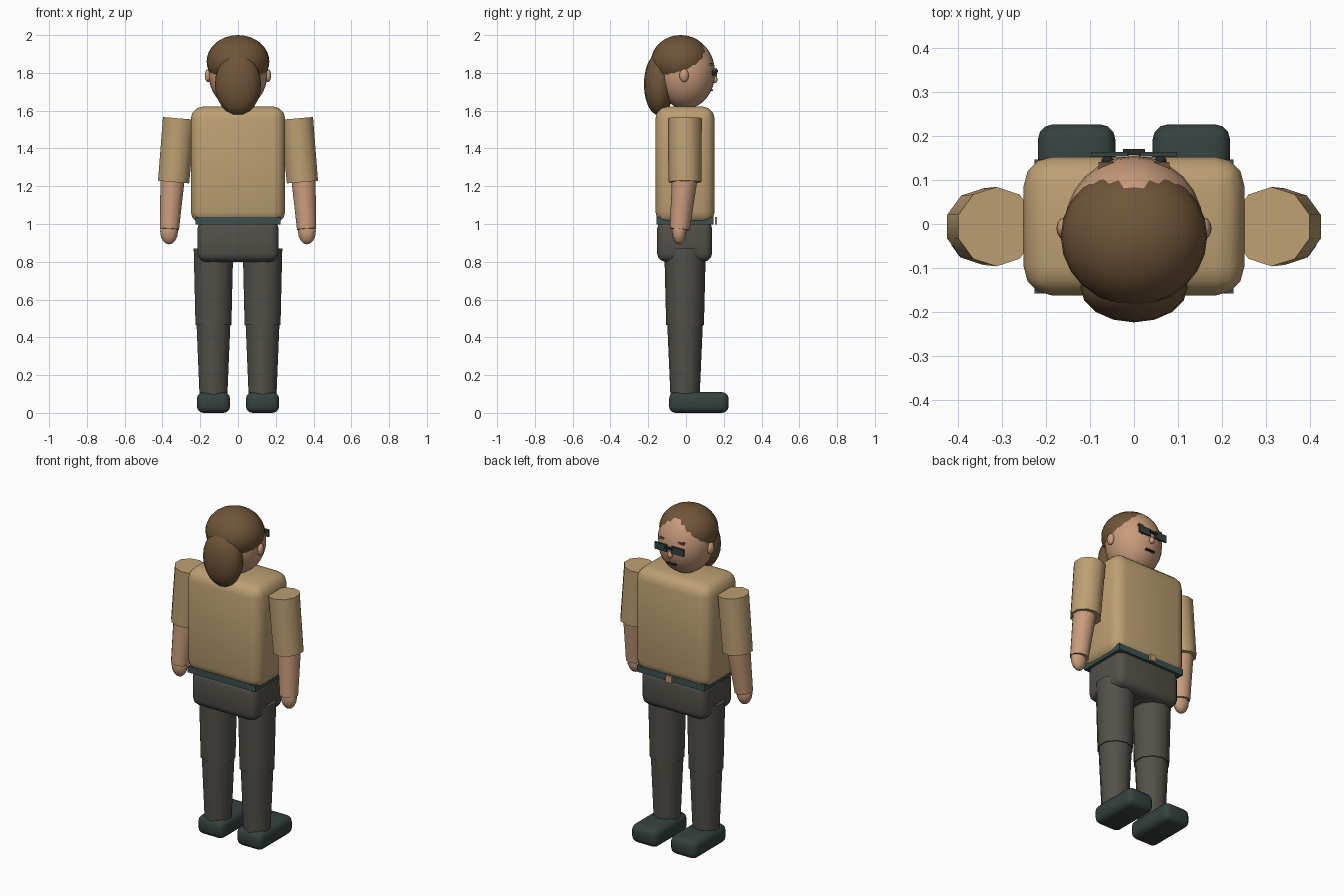
import bpy, bmesh, math
from mathutils import Vector, Matrix

if "Cube" in bpy.data.objects:
    bpy.data.objects.remove(bpy.data.objects["Cube"])


def material(name, rgb):
    m = bpy.data.materials.new(name)
    m.diffuse_color = (*rgb, 1)
    m.use_nodes = True
    m.node_tree.nodes["Principled BSDF"].inputs["Base Color"].default_value = m.diffuse_color
    return m


SHIRT = material("tan_cloth", (0.51, 0.35, 0.17))
SKIN = material("skin", (0.58, 0.33, 0.20))
HAIR = material("brown_hair", (0.16, 0.09, 0.04))
TROUSERS = material("grey_cloth", (0.085, 0.08, 0.065))
SHOE = material("dark_leather", (0.035, 0.055, 0.05))
BELT = material("belt_leather", (0.045, 0.08, 0.08))
DARK = material("dark", (0.02, 0.025, 0.022))


def finish(bm, name, mat):
    bmesh.ops.recalc_face_normals(bm, faces=bm.faces)
    me = bpy.data.meshes.new(name)
    bm.to_mesh(me)
    bm.free()
    me.materials.append(mat)
    ob = bpy.data.objects.new(name, me)
    bpy.context.collection.objects.link(ob)
    bpy.ops.object.select_all(action='DESELECT')
    ob.select_set(True)
    bpy.context.view_layer.objects.active = ob
    bpy.ops.object.shade_smooth_by_angle(angle=math.radians(42))
    return ob


def box(name, mat, lo, hi, bevel=0.0, segments=3):
    lo, hi = Vector(lo), Vector(hi)
    bm = bmesh.new()
    bmesh.ops.create_cube(bm, size=1)
    bmesh.ops.scale(bm, vec=hi - lo, verts=bm.verts)
    bmesh.ops.translate(bm, vec=(lo + hi) / 2, verts=bm.verts)
    if bevel:
        bmesh.ops.bevel(bm, geom=bm.edges[:], offset=bevel, segments=segments,
                        profile=0.5, affect='EDGES')
    return finish(bm, name, mat)


def ball(name, mat, centre, radii, seg=20, rings=12):
    bm = bmesh.new()
    bmesh.ops.create_uvsphere(bm, u_segments=seg, v_segments=rings, radius=1,
                              matrix=Matrix.LocRotScale(Vector(centre), None, Vector(radii)))
    return finish(bm, name, mat)


def limb(name, mat, bottom, top, r_bottom, r_top, sides=10):
    a, b = Vector(bottom), Vector(top)
    rot = Vector((0, 0, 1)).rotation_difference(b - a)
    bm = bmesh.new()
    bmesh.ops.create_cone(bm, cap_ends=True, segments=sides, radius1=r_bottom,
                          radius2=r_top, depth=(b - a).length,
                          matrix=Matrix.LocRotScale((a + b) / 2, rot, None))
    return finish(bm, name, mat)


def span(x0, x1):
    return min(x0, x1), max(x0, x1)


# Torso, hips and belt
box("shirt_torso", SHIRT, (-0.25, -0.162, 1.0), (0.25, 0.152, 1.622), 0.065)
box("hips", TROUSERS, (-0.215, -0.153, 0.80), (0.215, 0.138, 1.02), 0.045)
box("belt", BELT, (-0.226, -0.157, 0.998), (0.226, 0.146, 1.036))
box("buckle", SHIRT, (-0.02, 0.153, 0.998), (0.02, 0.165, 1.036))

# Head and hair
ball("head", SKIN, (0, -0.003, 1.80), (0.157, 0.157, 0.19), 24, 16)
ball("hair_cap", HAIR, (0, -0.028, 1.86), (0.166, 0.157, 0.14), 24, 16)
ball("back_hair", HAIR, (0, -0.143, 1.74), (0.122, 0.08, 0.165), 16, 12)

# Face
ball("nose", SKIN, (0, 0.152, 1.765), (0.015, 0.015, 0.02), 10, 8)
box("mouth", DARK, (-0.03, 0.125, 1.703), (0.03, 0.144, 1.711))
box("glasses_bridge", DARK, (-0.025, 0.156, 1.803), (0.025, 0.17, 1.815))

for side, s in (("left", -1), ("right", 1)):
    # Ears, eyes, brows and lenses
    ball(side + "_ear", SKIN, (s * 0.158, -0.01, 1.786), (0.018, 0.025, 0.035), 12, 8)
    ball(side + "_eye", DARK, (s * 0.06, 0.144, 1.80), (0.014, 0.01, 0.014), 10, 8)
    x0, x1 = span(s * 0.045, s * 0.08)
    box(side + "_brow", HAIR, (x0, 0.125, 1.838), (x1, 0.141, 1.85))
    x0, x1 = span(s * 0.015, s * 0.097)
    box(side + "_lens", SHOE, (x0, 0.153, 1.782), (x1, 0.163, 1.824))

    # Arms
    limb(side + "_sleeve", SHIRT, (s * 0.341, -0.006, 1.222), (s * 0.312, -0.006, 1.559), 0.087, 0.09)
    limb(side + "_forearm", SKIN, (s * 0.363, -0.033, 0.972), (s * 0.346, -0.006, 1.25), 0.053, 0.068)
    ball(side + "_hand", SKIN, (s * 0.365, -0.036, 0.96), (0.047, 0.038, 0.068), 12, 8)

    # Legs
    limb(side + "_thigh", TROUSERS, (s * 0.13, -0.005, 0.465), (s * 0.13, -0.005, 0.87), 0.1, 0.11)
    limb(side + "_shin", TROUSERS, (s * 0.13, -0.005, 0.08), (s * 0.13, -0.005, 0.49), 0.077, 0.095)
    box(side + "_shoe", SHOE, (s * 0.13 - 0.088, -0.09, 0.0), (s * 0.13 + 0.088, 0.226, 0.11), 0.035)
